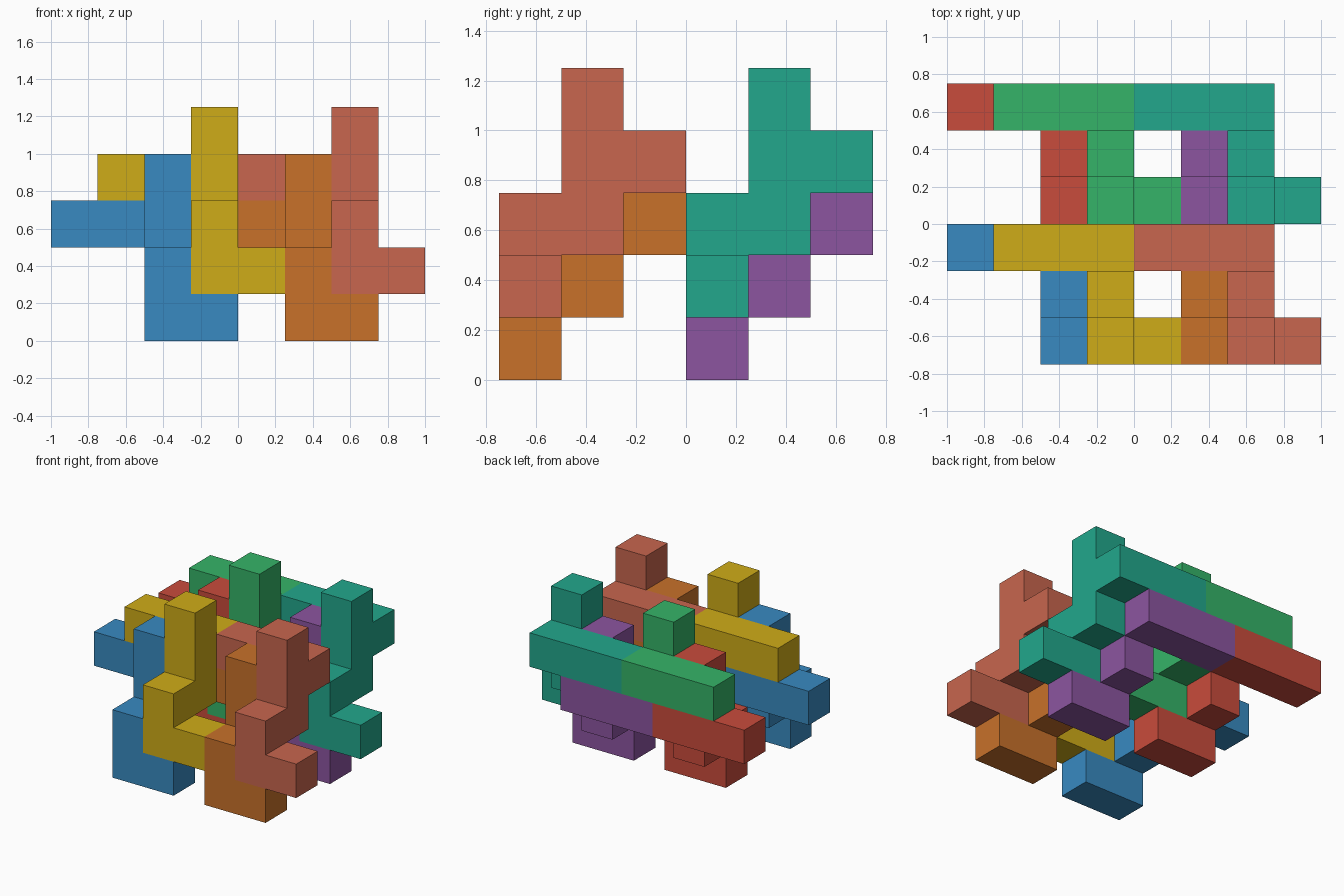
import bpy, bmesh
from mathutils import Vector

if "Cube" in bpy.data.objects:
    bpy.data.objects.remove(bpy.data.objects["Cube"])

U = 0.25  # edge length of one cube cell

# Nine-cell interlocking piece, listed as (x, y, z) cells
PIECE = ([(2, 0, 0), (3, 0, 0), (2, 0, 1)]            # front foot
         + [(2, 1, z) for z in (1, 2, 3)]             # middle column
         + [(x, 2, 2) for x in (0, 1, 2)])            # rear arm

DIRS = [Vector(d) for d in
        ((1, 0, 0), (-1, 0, 0), (0, 1, 0), (0, -1, 0), (0, 0, 1), (0, 0, -1))]


def linear(c):
    c /= 255
    return c / 12.92 if c <= 0.04045 else ((c + 0.055) / 1.055) ** 2.4


def make_piece(name, shift, rgb):
    cells = {tuple(a + b for a, b in zip(c, shift)) for c in PIECE}
    bm = bmesh.new()
    # Outer skin: one square for each cell side without a neighbour
    for cell in cells:
        mid = Vector(cell) + Vector((0.5, 0.5, 0.5))
        for n in DIRS:
            if tuple(int(v) for v in Vector(cell) + n) in cells:
                continue
            u = Vector((n.y, n.z, n.x))
            v = n.cross(u)
            pts = [mid + (n + a * u + b * v) / 2
                   for a, b in ((-1, -1), (1, -1), (1, 1), (-1, 1))]
            bm.faces.new([bm.verts.new((p - Vector((4, 3, 0))) * U) for p in pts])
    # Weld and merge coplanar squares into clean flat faces
    bmesh.ops.remove_doubles(bm, verts=bm.verts[:], dist=0.001)
    bmesh.ops.dissolve_limit(bm, angle_limit=0.01,
                             verts=bm.verts[:], edges=bm.edges[:])
    bmesh.ops.recalc_face_normals(bm, faces=bm.faces[:])
    mesh = bpy.data.meshes.new(name)
    bm.to_mesh(mesh)
    bm.free()
    mat = bpy.data.materials.new(name + "_colour")
    mat.diffuse_color = (*[linear(c) for c in rgb], 1)
    mat.use_nodes = True
    mat.node_tree.nodes["Principled BSDF"].inputs["Base Color"].default_value = mat.diffuse_color
    mesh.materials.append(mat)
    bpy.context.collection.objects.link(bpy.data.objects.new(name, mesh))


# Four offsets repeated in a front and a back row
SHIFTS = {"lower_left": (0, 0, 0), "upper_left": (1, 0, 1),
          "lower_right": (3, 0, 0), "upper_right": (4, 0, 1)}
COLOURS = {
    "front": [(56, 138, 193), (207, 172, 24), (200, 113, 42), (200, 102, 78)],
    "back": [(201, 76, 60), (53, 180, 104), (140, 85, 160), (34, 167, 140)],
}
for row, dy in (("front", 0), ("back", 3)):
    for (spot, (x, y, z)), rgb in zip(SHIFTS.items(), COLOURS[row]):
        make_piece(f"{row}_{spot}_piece", (x, y + dy, z), rgb)
